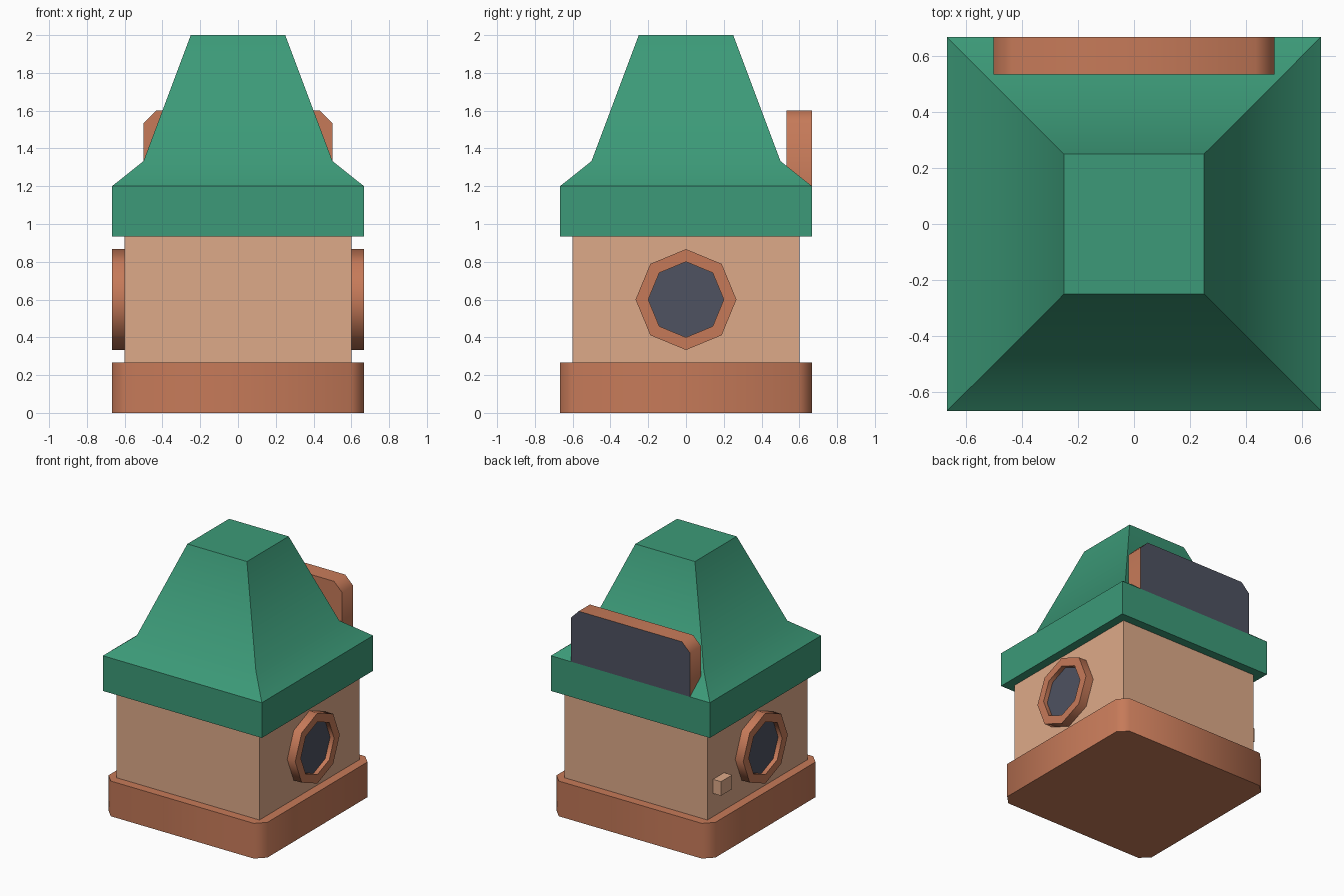
import bpy, bmesh, math

if "Cube" in bpy.data.objects:
    bpy.data.objects.remove(bpy.data.objects["Cube"])


def material(name, rgb):
    lin = [(c / 255 / 12.92) if c < 11 else ((c / 255 + 0.055) / 1.055) ** 2.4 for c in rgb]
    m = bpy.data.materials.new(name)
    m.diffuse_color = (*lin, 1)
    m.use_nodes = True
    m.node_tree.nodes["Principled BSDF"].inputs["Base Color"].default_value = m.diffuse_color
    return m


TAN = material("tan plaster", (222, 170, 137))
CLAY = material("terracotta", (198, 122, 89))
GREEN = material("green roof", (60, 154, 120))
DARK = material("dark slate", (78, 82, 97))


def loft(name, loops, mat, end_mat=None, caps=True):
    """Skin a row of matching point loops; the last cap may have its own colour."""
    me = bpy.data.meshes.new(name)
    me.materials.append(mat)
    bm = bmesh.new()
    rows = [[bm.verts.new(p) for p in loop] for loop in loops]
    for a, b in zip(rows, rows[1:]):
        n = len(a)
        for i in range(n):
            j = (i + 1) % n
            bm.faces.new((a[i], a[j], b[j], b[i]))
    if caps:
        bm.faces.new(rows[0])
        end = bm.faces.new(rows[-1])
        if end_mat:
            me.materials.append(end_mat)
            end.material_index = 1
    bmesh.ops.recalc_face_normals(bm, faces=bm.faces)
    bm.to_mesh(me)
    bm.free()
    ob = bpy.data.objects.new(name, me)
    bpy.context.collection.objects.link(ob)
    return ob


def square(h, z):
    return [(-h, -h, z), (h, -h, z), (h, h, z), (-h, h, z)]


def cut_square(h, c, z):
    k = h - c
    return [(-k, -h, z), (k, -h, z), (h, -k, z), (h, k, z),
            (k, h, z), (-k, h, z), (-h, k, z), (-h, -k, z)]


def octagon(r, x):
    return [(x, r * math.sin(i * math.pi / 4), 0.6 + r * math.cos(i * math.pi / 4))
            for i in range(8)]


# plinth with cut corners, and plain walls
loft("base", [cut_square(0.667, 0.067, z) for z in (0, 0.267)], CLAY)
loft("walls", [square(0.6, z) for z in (0.267, 0.933)], TAN, caps=False)

# flared roof
loft("roof", [square(h, z) for h, z in
              ((0.667, 0.933), (0.667, 1.2), (0.5, 1.333), (0.25, 2.0))], GREEN)

# back dormer with a dark rear face
outline = [(-0.5, 1.2), (0.5, 1.2), (0.5, 1.533), (0.433, 1.6), (-0.433, 1.6), (-0.5, 1.533)]
loft("dormer", [[(x, y, z) for x, z in outline] for y in (0.533, 0.667)], CLAY, DARK)

# round side windows: raised frame with recessed pane
for side, s in (("right", 1), ("left", -1)):
    loft(side + "_window", [octagon(r, s * x) for r, x in
                            ((0.267, 0.6), (0.267, 0.667), (0.2, 0.667), (0.2, 0.633))],
         CLAY, DARK)

# small block on the left wall
loft("wall_block", [[(x, 0.4, 0.443), (x, 0.533, 0.443), (x, 0.533, 0.55), (x, 0.4, 0.55)]
                    for x in (-0.6, -0.667)], TAN)

# smooth the shallow folds, keep the hard edges
for ob in bpy.context.collection.objects:
    ob.select_set(True)
    bpy.context.view_layer.objects.active = ob
bpy.ops.object.shade_smooth_by_angle(angle=math.radians(48))
